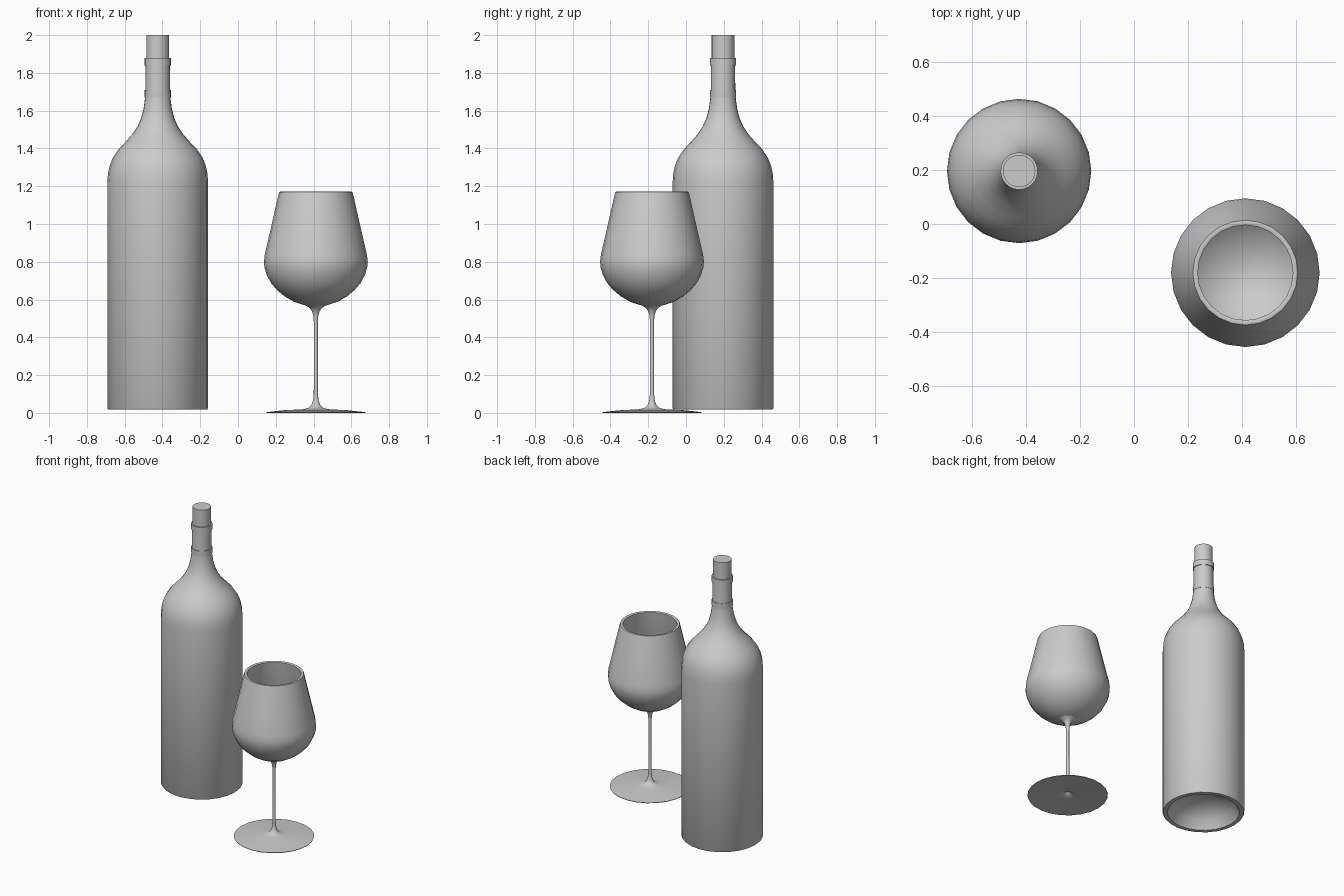
import bpy
import math

cube = bpy.data.objects.get("Cube")
if cube:
    bpy.data.objects.remove(cube, do_unlink=True)

SIDES = 24
BOTTLE_AT = (-0.425, 0.196, 0)
GLASS_AT = (0.412, -0.18, 0)

grey = bpy.data.materials.new("plain grey")
grey.use_nodes = True
colour = (0.6, 0.6, 0.6, 1)
grey.diffuse_color = colour
grey.node_tree.nodes["Principled BSDF"].inputs["Base Color"].default_value = colour


def lathe(name, profile, place, sides=SIDES, angle=50):
    """Spin a (radius, height) profile, listed from the underside centre outward, around z."""
    verts, rings = [], []
    for r, z in profile:
        count = 1 if r == 0 else sides
        rings.append(range(len(verts), len(verts) + count))
        for i in range(count):
            a = math.tau * i / sides
            verts.append((r * math.cos(a), r * math.sin(a), z))
    faces = []
    for low, high in zip(rings, rings[1:]):
        for i in range(sides):
            j = (i + 1) % sides
            if len(low) == 1:
                faces.append((low[0], high[j], high[i]))
            elif len(high) == 1:
                faces.append((low[i], low[j], high[0]))
            else:
                faces.append((low[i], low[j], high[j], high[i]))
    mesh = bpy.data.meshes.new(name)
    mesh.from_pydata(verts, [], faces)
    mesh.materials.append(grey)
    obj = bpy.data.objects.new(name, mesh)
    bpy.context.collection.objects.link(obj)
    obj.location = place
    bpy.ops.object.select_all(action='DESELECT')
    obj.select_set(True)
    bpy.context.view_layer.objects.active = obj
    bpy.ops.object.shade_smooth_by_angle(angle=math.radians(angle))
    return obj


# Bottle: hollowed base, straight body, round shoulder, slim neck
lathe("bottle", [
    (0, 0.15), (0.08, 0.14), (0.15, 0.115), (0.2, 0.075), (0.235, 0.018),
    (0.262, 0.018), (0.267, 0.025), (0.267, 1.22), (0.263, 1.27), (0.254, 1.31),
    (0.238, 1.35), (0.208, 1.395), (0.17, 1.435), (0.135, 1.475), (0.108, 1.515),
    (0.088, 1.56), (0.075, 1.61), (0.068, 1.66), (0.065, 1.7), (0.064, 1.875),
    (0.06, 1.875), (0.058, 1.8)], BOTTLE_AT)

# Raised rings at the two ends of the neck sleeve
for name, low, high in (("lower_neck_ring", 1.67, 1.71), ("upper_neck_ring", 1.84, 1.88)):
    lathe(name, [(0.061, low), (0.069, low), (0.069, high), (0.061, high), (0.061, low)],
          BOTTLE_AT)

# Cork
lathe("cork", [(0, 1.78), (0.06, 1.78), (0.06, 2.0), (0, 2.0)], BOTTLE_AT)

# Foot and stem of the glass
lathe("glass_foot_and_stem", [
    (0, 0.035), (0.012, 0.025), (0.03, 0.012), (0.06, 0.008), (0.26, 0.0),
    (0.262, 0.004), (0.17, 0.014), (0.07, 0.019), (0.04, 0.026), (0.024, 0.04),
    (0.015, 0.065), (0.011, 0.1), (0.0105, 0.48), (0.013, 0.515), (0.021, 0.54),
    (0.035, 0.558), (0.06, 0.572), (0, 0.585)], GLASS_AT)

# Bowl: outer wall up to the rim, inner wall back down
outer = [(0.06, 0.57), (0.115, 0.588), (0.165, 0.617), (0.205, 0.65), (0.237, 0.687),
         (0.26, 0.73), (0.272, 0.77), (0.275, 0.8), (0.27, 0.84), (0.24, 0.97),
         (0.198, 1.155)]
rim = [(0.194, 1.169), (0.186, 1.172), (0.176, 1.167)]
inner = [(r - 0.021, max(z, z + 0.018 * (0.8 - z) / 0.2)) for r, z in reversed(outer)]
lathe("glass_bowl", [(0, 0.565)] + outer + rim + inner + [(0, 0.588)], GLASS_AT)
